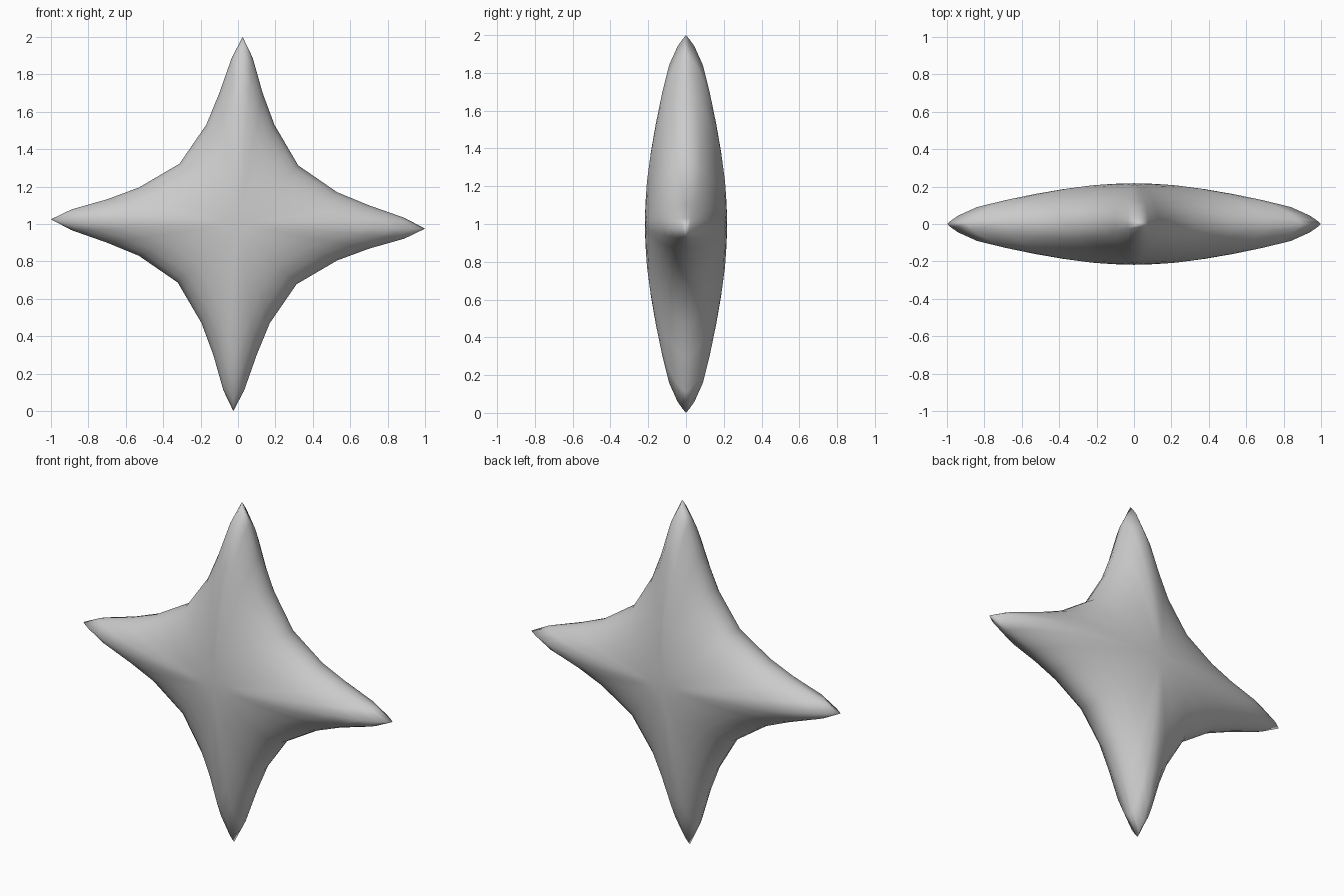
import bpy, bmesh, math
from mathutils import Vector

if "Cube" in bpy.data.objects:
    bpy.data.objects.remove(bpy.data.objects["Cube"])

# One quarter of the star outline (x, z about the centre), from the top tip clockwise
QUARTER = [(.025, 1.0), (.078, .89), (.132, .70), (.195, .53),
           (.322, .313), (.53, .17), (.70, .10), (.89, .033)]
# Thickness along an arm ridge: (fraction of radius, half depth)
RIDGE = [(0, .218), (.12, .214), (.23, .206), (.38, .186), (.53, .16), (.69, .127),
         (.84, .09), (.94, .045), (.98, .017), (1, 0)]


def outline():
    pts = []
    for q in range(4):
        for x, z in QUARTER:
            for _ in range(q):
                x, z = z, -x
            pts.append((x, z))
    return pts


def depth(t, ridge, x, z):
    # Arms taper along the ridge; between the arms the rim is rounder
    a = math.atan2(x, z) - math.atan2(.025, 1.0)
    k = abs(math.sin(2 * a)) ** 0.6
    rim = .218 * math.sqrt(max(0, 1 - t ** 2.2))
    return ridge * (1 - k) + rim * k


# Puffy star body: concentric rings on the front and back, sharing the rim
bm = bmesh.new()
pts = outline()
n = len(pts)
rim = [bm.verts.new((x, 0, 1 + z)) for x, z in pts]
for side in (-1, 1):
    pole = bm.verts.new((0, side * RIDGE[0][1], 1))
    prev = None
    for t, h in RIDGE[1:]:
        if t == 1:
            ring = rim
        else:
            ring = [bm.verts.new((x * t, side * depth(t, h, x, z), 1 + z * t)) for x, z in pts]
        for i in range(n):
            j = (i + 1) % n
            if prev is None:
                bm.faces.new((pole, ring[i], ring[j]))
            else:
                bm.faces.new((prev[i], ring[i], ring[j], prev[j]))
        prev = ring
bmesh.ops.recalc_face_normals(bm, faces=bm.faces)
for f in bm.faces:
    f.smooth = True
mesh = bpy.data.meshes.new("star")
bm.to_mesh(mesh)
bm.free()
star = bpy.data.objects.new("star", mesh)
bpy.context.collection.objects.link(star)
